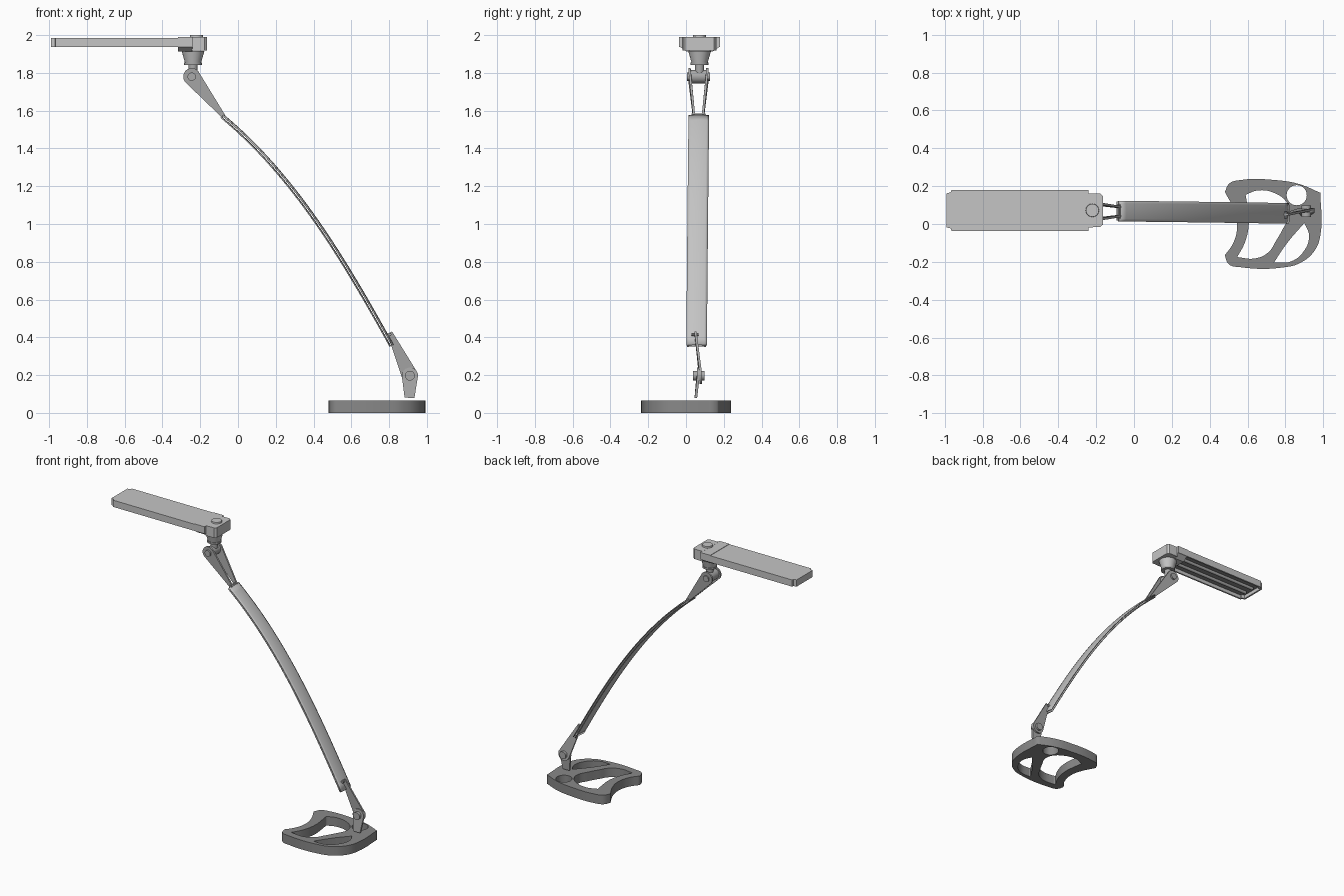
import bpy, bmesh, math
from mathutils import Vector
from mathutils.geometry import interpolate_bezier

cube = bpy.data.objects.get("Cube")
if cube:
    bpy.data.objects.remove(cube, do_unlink=True)


def material(name, value):
    m = bpy.data.materials.new(name)
    m.use_nodes = True
    m.diffuse_color = (value, value, value, 1)
    m.node_tree.nodes["Principled BSDF"].inputs["Base Color"].default_value = m.diffuse_color
    return m


LIGHT = material("light grey", 0.56)
ARM = material("arm grey", 0.55)
MID = material("mid grey", 0.40)
DARK = material("dark grey", 0.25)
HEAD_Y = 0.072


def finish(name, bm, mats, smooth=False):
    bmesh.ops.recalc_face_normals(bm, faces=bm.faces)
    mesh = bpy.data.meshes.new(name)
    bm.to_mesh(mesh)
    bm.free()
    ob = bpy.data.objects.new(name, mesh)
    bpy.context.collection.objects.link(ob)
    for m in mats:
        mesh.materials.append(m)
    if smooth:
        bpy.ops.object.select_all(action='DESELECT')
        ob.select_set(True)
        bpy.context.view_layer.objects.active = ob
        bpy.ops.object.shade_smooth_by_angle(angle=math.radians(35))
    return ob


def prism_mesh(pts, axis, lo, hi):
    """Extrude a flat outline along x, y or z."""
    bm = bmesh.new()
    place = {'x': lambda a, b: (lo, a, b), 'y': lambda a, b: (a, lo, b),
             'z': lambda a, b: (a, b, lo)}[axis]
    face = bm.faces.new([bm.verts.new(place(*p)) for p in pts])
    ext = bmesh.ops.extrude_face_region(bm, geom=[face])
    step = Vector([(hi - lo) * (axis == k) for k in 'xyz'])
    bmesh.ops.translate(bm, vec=step,
                        verts=[g for g in ext['geom'] if isinstance(g, bmesh.types.BMVert)])
    bmesh.ops.recalc_face_normals(bm, faces=bm.faces)
    return bm


def prism(name, pts, axis, lo, hi, mat):
    return finish(name, prism_mesh(pts, axis, lo, hi), [mat])


def rod(name, a, b, r1, r2, mat, sides=20):
    """Cylinder or cone between two points."""
    a, b = Vector(a), Vector(b)
    bm = bmesh.new()
    bmesh.ops.create_cone(bm, cap_ends=True, segments=sides, radius1=r1, radius2=r2,
                          depth=(b - a).length)
    ob = finish(name, bm, [mat], True)
    ob.location = (a + b) / 2
    ob.rotation_euler = (b - a).to_track_quat('Z', 'Y').to_euler()
    return ob


def link(name, hub, r, tip, w, y_hub, y_tip, t, mat):
    """Teardrop plate: round at the hub, narrow at the tip, leaning in y."""
    hub, tip = Vector(hub), Vector(tip)
    d = tip - hub
    ang = math.atan2(d.y, d.x)
    pts = []
    for i in range(13):
        a = ang + math.pi / 2 + math.pi * i / 12
        pts.append((hub.x + r * math.cos(a), hub.y + r * math.sin(a)))
    side = Vector((-math.sin(ang), math.cos(ang))) * w / 2
    pts += [tip - side, tip + side]
    bm = prism_mesh([tuple(p) for p in pts], 'y', -t / 2, t / 2)
    for v in bm.verts:
        k = (Vector((v.co.x, v.co.z)) - hub).dot(d) / d.length_squared
        v.co.y += y_hub + (y_tip - y_hub) * max(0, min(1, k))
    return finish(name, bm, [mat], True)


# Base: curved outline with three openings
def loop(curve, pts, corners=()):
    s = curve.splines.new('BEZIER')
    s.bezier_points.add(len(pts) - 1)
    for i, (bp, p) in enumerate(zip(s.bezier_points, pts)):
        bp.co = (*p, 0)
        bp.handle_left_type = bp.handle_right_type = 'VECTOR' if i in corners else 'AUTO'
    s.use_cyclic_u = True
    s.resolution_u = 6


plan = bpy.data.curves.new("base", 'CURVE')
plan.dimensions = '2D'
plan.fill_mode = 'BOTH'
plan.extrude = 0.0325
loop(plan, [(.48, .17), (.505, .215), (.56, .232), (.75, .232), (.87, .212), (.985, .165),
            (.985, -.06), (.955, -.14), (.88, -.205), (.8, -.228), (.56, -.228),
            (.5, -.212), (.48, -.165), (.525, -.1), (.545, -.01), (.53, .07)], (0, 5, 12))
loop(plan, [(.59, .155), (.66, .178), (.75, .16), (.81, .11), (.822, .05), (.79, -.02),
            (.75, -.09), (.71, -.15), (.64, -.182), (.545, -.175), (.585, -.1),
            (.607, 0), (.6, .09)], (0, 9))
loop(plan, [(.74, -.203), (.81, -.1), (.9, .005), (.925, -.06), (.9, -.14), (.83, -.198)], (0, 2))
loop(plan, [(.86 + .053 * math.cos(i * math.pi / 4), .152 + .053 * math.sin(i * math.pi / 4))
            for i in range(8)])
base = bpy.data.objects.new("base", plan)
plan.materials.append(DARK)
bpy.context.collection.objects.link(base)
base.location.z = 0.0325
bpy.ops.object.select_all(action='DESELECT')
base.select_set(True)
bpy.context.view_layer.objects.active = base
bpy.ops.object.convert(target='MESH')

# Lower joint: post, hub and single link
LOW = (.91, .197)
link("lower_post", LOW, .043, (.908, .08), .052, .066, .052, .014, MID)
link("lower_link", LOW, .043, (.803, .425), .028, .078, .05, .012, MID)
rod("lower_hub", (LOW[0], .038, LOW[1]), (LOW[0], .098, LOW[1]), .026, .026, MID)
rod("lower_pin", (.803, .03, .415), (.803, .066, .415), .009, .009, MID, 10)

# Arm: two thin arched sheets along one curve
path = interpolate_bezier(Vector((-.085, 0, 1.57)), Vector((.3, 0, 1.25)),
                          Vector((.56, 0, .81)), Vector((.812, 0, .355)), 33)


def arm_sheet(name, offset, half, bulge):
    bm = bmesh.new()
    rows = []
    for i, p in enumerate(path):
        t = path[min(i + 1, 32)] - path[max(i - 1, 0)]
        n = Vector((-t.z, 0, t.x)).normalized()
        yc = .068 - .012 * i / 32
        rows.append([bm.verts.new(p + n * (offset + bulge * (1 - (v / 4) ** 2))
                                  + Vector((0, yc + half * v / 4, 0))) for v in range(-4, 5)])
    for r, s in zip(rows, rows[1:]):
        for j in range(8):
            bm.faces.new((r[j], r[j + 1], s[j + 1], s[j]))
    ob = finish(name, bm, [ARM], True)
    mod = ob.modifiers.new("thickness", 'SOLIDIFY')
    mod.thickness = 0.006
    mod.offset = 0


arm_sheet("arm_outer_sheet", .005, .054, .006)
arm_sheet("arm_inner_sheet", -.008, .05, .003)

# Upper joint: paired links, hub and cross pin
UP = (-.245, 1.78)
for side, s in (("left", 1), ("right", -1)):
    link("upper_link_" + side, UP, .045, (-.078, 1.572), .022,
         .066 + s * .047, .066 + s * .024, .012, MID)
    rod("hub_cap_" + side, (UP[0], .066 + s * .05, UP[1]), (UP[0], .066 + s * .062, UP[1]),
        .022, .022, MID)
rod("upper_hub", (UP[0], .025, UP[1]), (UP[0], .107, UP[1]), .036, .036, MID)
rod("arm_cross_pin", (-.083, .03, 1.575), (-.083, .102, 1.575), .011, .011, MID, 10)

# Neck: stem, disc and cup
X = -.238
rod("neck_stem", (X, HEAD_Y, 1.79), (X, HEAD_Y, 1.85), .024, .024, MID)
rod("neck_disc", (X, HEAD_Y, 1.843), (X, HEAD_Y, 1.855), .047, .047, MID, 24)
rod("neck_cup", (X, HEAD_Y, 1.855), (X, HEAD_Y, 1.915), .043, .06, LIGHT, 24)

# Shade with a recessed underside
half = [(-.24, .108), (-.965, .108), (-.968, .096), (-.99, .09)]
outline = [(x, HEAD_Y + w) for x, w in half] + [(x, HEAD_Y - w) for x, w in reversed(half)]
bm = prism_mesh(outline, 'z', 1.938, 1.986)
under = min(bm.faces, key=lambda f: f.calc_center_median().z)
bmesh.ops.inset_region(bm, faces=[under], thickness=.015)
ext = bmesh.ops.extrude_face_region(bm, geom=[under])
inner = [g for g in ext['geom'] if isinstance(g, bmesh.types.BMFace)]
bmesh.ops.translate(bm, vec=(0, 0, .025), verts=inner[0].verts)
if under.is_valid:
    bmesh.ops.delete(bm, geom=[under], context='FACES_ONLY')
inner[0].material_index = 1
finish("shade", bm, [LIGHT, DARK])
for side, s in (("left", 1), ("right", -1)):
    rod("lamp_tube_" + side, (-.95, HEAD_Y + s * .035, 1.952),
        (-.3, HEAD_Y + s * .035, 1.952), .011, .011, MID, 12)

# Head cap: chamfered collar, tapered end block and button
collar = [(.108, 1.989), (.108, 1.94), (.068, 1.912)]
prism("head_collar", [(HEAD_Y + w, z) for w, z in collar]
      + [(HEAD_Y - w, z) for w, z in reversed(collar)], 'x', -.318, -.24, LIGHT)
block = [(-.245, .09), (-.178, .088), (-.165, .076)]
prism("head_end_block", [(x, HEAD_Y + w) for x, w in block]
      + [(x, HEAD_Y - w) for x, w in reversed(block)], 'z', 1.918, 1.99, LIGHT)
rod("head_button", (-.22, HEAD_Y, 1.985), (-.22, HEAD_Y, 2.0), .036, .034, LIGHT, 16)
